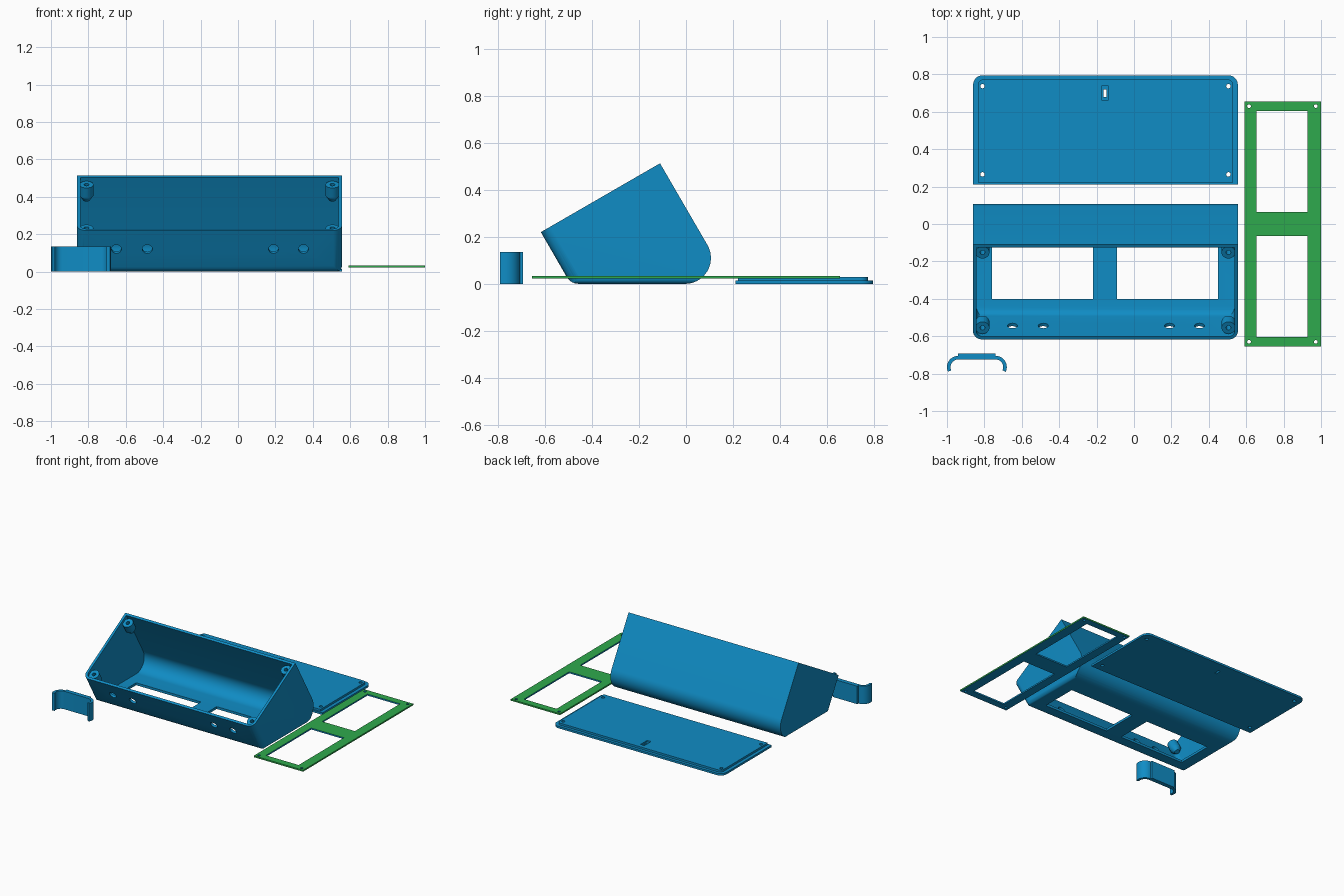
import bpy, bmesh, math
from mathutils import Matrix, Vector

if "Cube" in bpy.data.objects:
    bpy.data.objects.remove(bpy.data.objects["Cube"])


def material(name, rgb):
    m = bpy.data.materials.new(name)
    m.diffuse_color = (*rgb, 1)
    m.use_nodes = True
    m.node_tree.nodes["Principled BSDF"].inputs["Base Color"].default_value = m.diffuse_color
    return m


BLUE = material("blue plastic", (0.005, 0.265, 0.56))
GREEN = material("green plastic", (0.028, 0.40, 0.075))


def frame(a, b, c, o=(0, 0, 0)):
    m = Matrix((a, b, c)).transposed().to_4x4()
    m.translation = Vector(o)
    return m


UP = Matrix.Identity(4)
SIDE = frame((0, 1, 0), (0, 0, 1), (1, 0, 0))      # profile in yz, along x
FRONT = frame((1, 0, 0), (0, 0, 1), (0, -1, 0))    # profile in xz, along -y
C, S = math.cos(math.radians(30)), 0.5
LIP = Vector((0, -0.617, 0.22))                    # front edge of the tilted opening
TILT = frame((1, 0, 0), (0, C, S), (0, -S, C), LIP)
X0, X1, DEPTH = -0.86, 0.555, 0.585


def make(name, bm, mat=BLUE):
    bmesh.ops.recalc_face_normals(bm, faces=bm.faces)
    me = bpy.data.meshes.new(name)
    bm.to_mesh(me)
    bm.free()
    ob = bpy.data.objects.new(name, me)
    bpy.context.collection.objects.link(ob)
    me.materials.append(mat)
    return ob


def prism(name, pts, lo, hi, m=UP, mat=BLUE):
    bm = bmesh.new()
    rings = [[bm.verts.new(m @ Vector((a, b, h))) for a, b in pts] for h in (lo, hi)]
    bm.faces.new(rings[0])
    bm.faces.new(rings[1])
    n = len(pts)
    for i in range(n):
        j = (i + 1) % n
        bm.faces.new((rings[0][i], rings[0][j], rings[1][j], rings[1][i]))
    return make(name, bm, mat)


def arc(cx, cy, r, a0, a1, n=8):
    ang = [math.radians(a0 + (a1 - a0) * i / n) for i in range(n + 1)]
    return [(cx + r * math.cos(a), cy + r * math.sin(a)) for a in ang]


def rect(x0, x1, y0, y1):
    return [(x0, y0), (x1, y0), (x1, y1), (x0, y1)]


def rounded_low(x0, x1, y0, y1, r):
    """Rectangle whose two low-y corners are rounded."""
    return (arc(x0 + r, y0 + r, r, 180, 270) + arc(x1 - r, y0 + r, r, 270, 360)
            + [(x1, y1), (x0, y1)])


def disc(x, y, r):
    return arc(x, y, r, 0, 337.5, 15)


def combine(ob, others, op="DIFFERENCE"):
    for o in others:
        mod = ob.modifiers.new("cut", "BOOLEAN")
        mod.operation, mod.solver, mod.object = op, "EXACT", o
        bpy.context.view_layer.objects.active = ob
        bpy.ops.object.modifier_apply(modifier=mod.name)
        bpy.data.objects.remove(o)
    return ob


def smooth(ob):
    bpy.ops.object.select_all(action="DESELECT")
    ob.select_set(True)
    bpy.context.view_layer.objects.active = ob
    bpy.ops.object.shade_smooth_by_angle(angle=math.radians(30))


def case_solid(name, t, ext):
    """Wedge body inset by t and extended past the opening by ext."""
    fy, fz = LIP.y + t * C, LIP.z + t * S
    by, bz = LIP.y + (DEPTH - t) * C, LIP.z + (DEPTH - t) * S
    cy, q = fy + S * (fz - t) / C, 0.035
    p0, p1, p2 = Vector((cy - q * S, t + q * C)), Vector((cy, t)), Vector((cy + q, t))
    corner = [tuple(p0 * (1 - k) ** 2 + p1 * 2 * k * (1 - k) + p2 * k * k)
              for k in (0, 0.25, 0.5, 0.75, 1)]
    pts = ([(fy - S * ext, fz + C * ext)] + corner
           + arc(-0.004, 0.11, 0.11 - t, -90, 30, 14) + [(by - S * ext, bz + C * ext)])
    body = prism(name, pts, X0 + t, X1 - t, SIDE)
    e = t - 0.0004
    trim = prism("trim", rounded_low(X0 + e, X1 - e, e, 1.0, 0.05 - t), -1, 0.3, TILT)
    return combine(body, [trim], "INTERSECT")


# Case: tilted hollow wedge with softened bottom edges
case = case_solid("case", 0, 0)
keel = prism("keel", rounded_low(X0 - .0004, X1 + .0004, -.0004, 1, 0.03), -1, 1, FRONT)
combine(case, [keel], "INTERSECT")
combine(case, [case_solid("cavity", 0.018, 0.06)])

# Two display windows in the floor and four round holes in the front wall
cuts = [prism("window", rect(a, b, -0.40, -0.125), -0.05, 0.06)
        for a, b in ((-0.76, -0.22), (-0.09, 0.45))]
WALL = frame((1, 0, 0), (0, -S, C), (0, -C, -S), LIP)
cuts += [prism("hole", disc(x, -0.115, 0.027), -0.06, 0.06, WALL)
         for x in (-0.65, -0.485, 0.19, 0.35)]
combine(case, cuts)
smooth(case)


# Screw bosses in the corners of the opening
def boss(x, u):
    prof = [(0.0, -0.07), (0.013, -0.07), (0.013, -0.02), (0.037, -0.02),
            (0.037, -0.085), (0.018, -0.115), (0.0, -0.115)]
    bm = bmesh.new()
    vs = [bm.verts.new((r, 0, z)) for r, z in prof]
    es = [bm.edges.new(p) for p in zip(vs, vs[1:])]
    bmesh.ops.spin(bm, geom=vs + es, axis=(0, 0, 1), cent=(0, 0, 0),
                   angle=math.tau, steps=24)
    bmesh.ops.remove_doubles(bm, verts=bm.verts, dist=1e-5)
    bm.transform(TILT @ Matrix.Translation((x, u, 0)))
    smooth(make("screw_boss", bm))


for bx in (X0 + 0.05, X1 - 0.05):
    for bu in (0.06, DEPTH - 0.06):
        boss(bx, bu)

# Lid: plate with a raised inner step, screw holes and a hanging slot
def flip(pts):
    return [(x, -y) for x, y in pts]


lid = prism("lid", flip(rounded_low(X0, X1, -0.795, -0.21, 0.05)), 0, 0.015)
step = prism("step", flip(rounded_low(X0 + .025, X1 - .025, -0.773, -0.222, 0.03)),
             0.01, 0.03)
combine(lid, [step], "UNION")
cuts = [prism("hole", disc(x, y, 0.012), -0.1, 0.1)
        for x in (X0 + 0.05, X1 - 0.05) for y in (0.265, 0.737)]
cuts.append(prism("slot", rect(-0.163, -0.147, 0.68, 0.72), -0.1, 0.1))
cuts.append(prism("recess", rect(-0.172, -0.139, 0.66, 0.74), 0.018, 0.1))
combine(lid, cuts)
smooth(lid)

# Bezel: green frame with two openings, blue on the back and inside the openings
bezel = prism("bezel", rect(0.59, 1.0, -0.655, 0.655), 0.022, 0.033, UP, GREEN)
cuts = [prism("opening", rect(0.655, 0.927, a, b), -0.1, 0.1, UP, GREEN)
        for a, b in ((0.065, 0.603), (-0.603, -0.065))]
cuts += [prism("hole", disc(x, y, 0.01), -0.1, 0.1, UP, GREEN)
         for x in (0.615, 0.972) for y in (-0.63, 0.63)]
combine(bezel, cuts)
bezel.data.materials.clear()
for mt in (GREEN, BLUE):
    bezel.data.materials.append(mt)
for f in bezel.data.polygons:
    c = f.center
    inner = abs(f.normal.z) < 0.5 and 0.6 < c.x < 0.99 and abs(c.y) < 0.65
    f.material_index = 1 if f.normal.z < -0.5 or inner else 0

# Clip: curved bracket with a thicker middle plate
half = (arc(-0.94, -0.765, 0.06, 90, 205, 10) + arc(-0.94, -0.765, 0.041, 205, 90, 10))
n = len(half) // 2
outer, inner = half[:n], half[n:]
left = outer[::-1] + [(-0.94, -0.692), (-0.84, -0.692)]
right = [(-1.68 - x, y) for x, y in left[::-1][1:]]
under = [(-1.68 - x, y) for x, y in inner] + inner[::-1]
clip = prism("clip", left + right + under, 0, 0.135)
smooth(clip)
